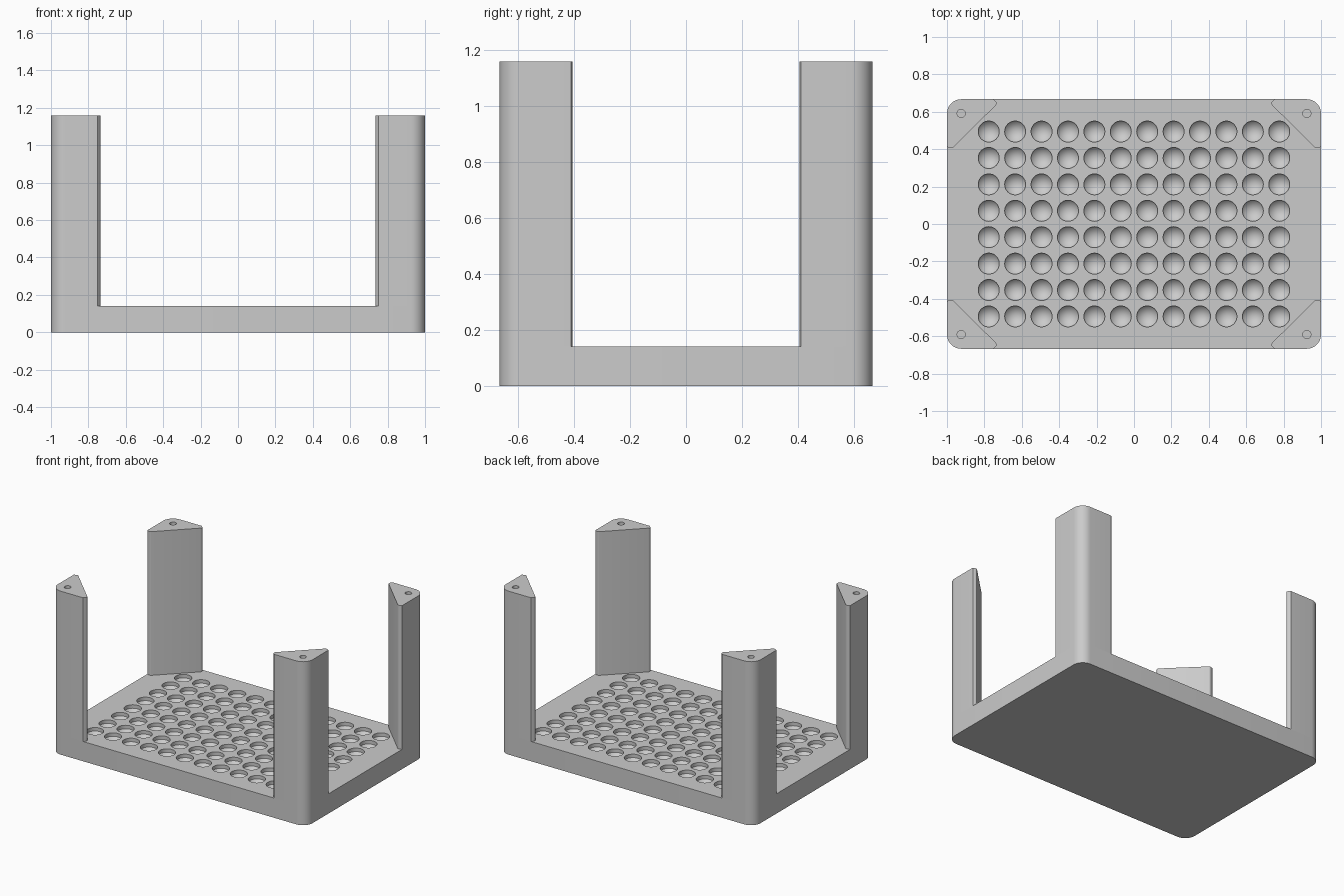
import bpy
import bmesh
from math import sin, cos, pi, radians

cube = bpy.data.objects.get("Cube")
if cube:
    bpy.data.objects.remove(cube, do_unlink=True)

HALF_X, HALF_Y = 1.0, 0.667
PLATE_TOP, LEG_TOP = 0.14, 1.16
CORNER_R = 0.076
PITCH, WELL_R = 0.1412, 0.056

grey = bpy.data.materials.new("light_grey")
grey.use_nodes = True
grey.diffuse_color = (0.6, 0.6, 0.6, 1)
grey.node_tree.nodes["Principled BSDF"].inputs["Base Color"].default_value = (0.6, 0.6, 0.6, 1)


def make_object(name, bm):
    bmesh.ops.recalc_face_normals(bm, faces=bm.faces)
    mesh = bpy.data.meshes.new(name)
    bm.to_mesh(mesh)
    bm.free()
    mesh.materials.append(grey)
    obj = bpy.data.objects.new(name, mesh)
    bpy.context.collection.objects.link(obj)
    return obj


def prism(bm, outline, z0, z1):
    face = bm.faces.new([bm.verts.new((x, y, z0)) for x, y in outline])
    geom = bmesh.ops.extrude_face_region(bm, geom=[face])["geom"]
    verts = [v for v in geom if isinstance(v, bmesh.types.BMVert)]
    bmesh.ops.translate(bm, verts=verts, vec=(0, 0, z1 - z0))


def arc(cx, cy, r, a0, a1, steps):
    angles = [radians(a0 + (a1 - a0) * i / steps) for i in range(steps + 1)]
    return [(cx + r * cos(a), cy + r * sin(a)) for a in angles]


def revolve_cutter(bm, x, y, rings, tip, sides):
    """Closed round cutter: rings of (radius, z), ending in a tip height or a flat end."""
    loops = []
    for r, z in rings:
        loops.append([bm.verts.new((x + r * cos(2 * pi * i / sides),
                                    y + r * sin(2 * pi * i / sides), z)) for i in range(sides)])
    bm.faces.new(loops[0])
    for a, b in zip(loops, loops[1:]):
        for i in range(sides):
            j = (i + 1) % sides
            bm.faces.new((a[i], a[j], b[j], b[i]))
    if tip is None:
        bm.faces.new(loops[-1])
    else:
        end = bm.verts.new((x, y, tip))
        for i in range(sides):
            bm.faces.new((loops[-1][i], loops[-1][(i + 1) % sides], end))


def cut_and_smooth(obj, cutter):
    cutter.hide_render = True
    mod = obj.modifiers.new("holes", 'BOOLEAN')
    mod.operation = 'DIFFERENCE'
    mod.solver = 'EXACT'
    mod.object = cutter
    bpy.ops.object.select_all(action='DESELECT')
    obj.select_set(True)
    bpy.context.view_layer.objects.active = obj
    bpy.ops.object.modifier_apply(modifier=mod.name)
    bpy.data.objects.remove(cutter, do_unlink=True)
    bpy.ops.object.shade_smooth_by_angle(angle=radians(30))


# Base plate with rounded corners
CX, CY = HALF_X - CORNER_R, HALF_Y - CORNER_R
outline = []
for sx, sy, start in ((1, 1, 0), (-1, 1, 90), (-1, -1, 180), (1, -1, 270)):
    outline += arc(sx * CX, sy * CY, CORNER_R, start, start + 90, 10)
bm = bmesh.new()
prism(bm, outline, 0, PLATE_TOP)
plate = make_object("base_plate", bm)

# Grid of wells with conical floors
bm = bmesh.new()
for col in range(12):
    for row in range(8):
        revolve_cutter(bm, (col - 5.5) * PITCH, (row - 3.5) * PITCH,
                       [(WELL_R, PLATE_TOP + 0.05), (WELL_R, PLATE_TOP - 0.025)], 0.05, 32)
cut_and_smooth(plate, make_object("well_cutter", bm))

# Corner legs: triangular posts with softened tips and a small pin hole on top
TIP_R = 0.016
tip_a = arc(HALF_X - 0.03 + 0.008, 0.421, TIP_R, 225, 300, 4)
tip_b = arc(0.751, HALF_Y - 0.022, TIP_R, 150, 225, 4)
leg_outline = (arc(CX, CY, CORNER_R, 0, 90, 10) + [(0.75, HALF_Y)] + tip_b
               + tip_a + [(HALF_X, 0.412)])
for side, sx in (("left", 1), ("right", -1)):
    for end, sy in (("front", -1), ("back", 1)):
        bm = bmesh.new()
        prism(bm, [(sx * x, sy * y) for x, y in leg_outline], PLATE_TOP, LEG_TOP)
        leg = make_object(f"{end}_{side}_leg", bm)
        bm = bmesh.new()
        revolve_cutter(bm, sx * CX, sy * CY,
                       [(0.022, LEG_TOP + 0.05), (0.022, LEG_TOP - 0.15)], None, 24)
        cut_and_smooth(leg, make_object("pin_hole_cutter", bm))
